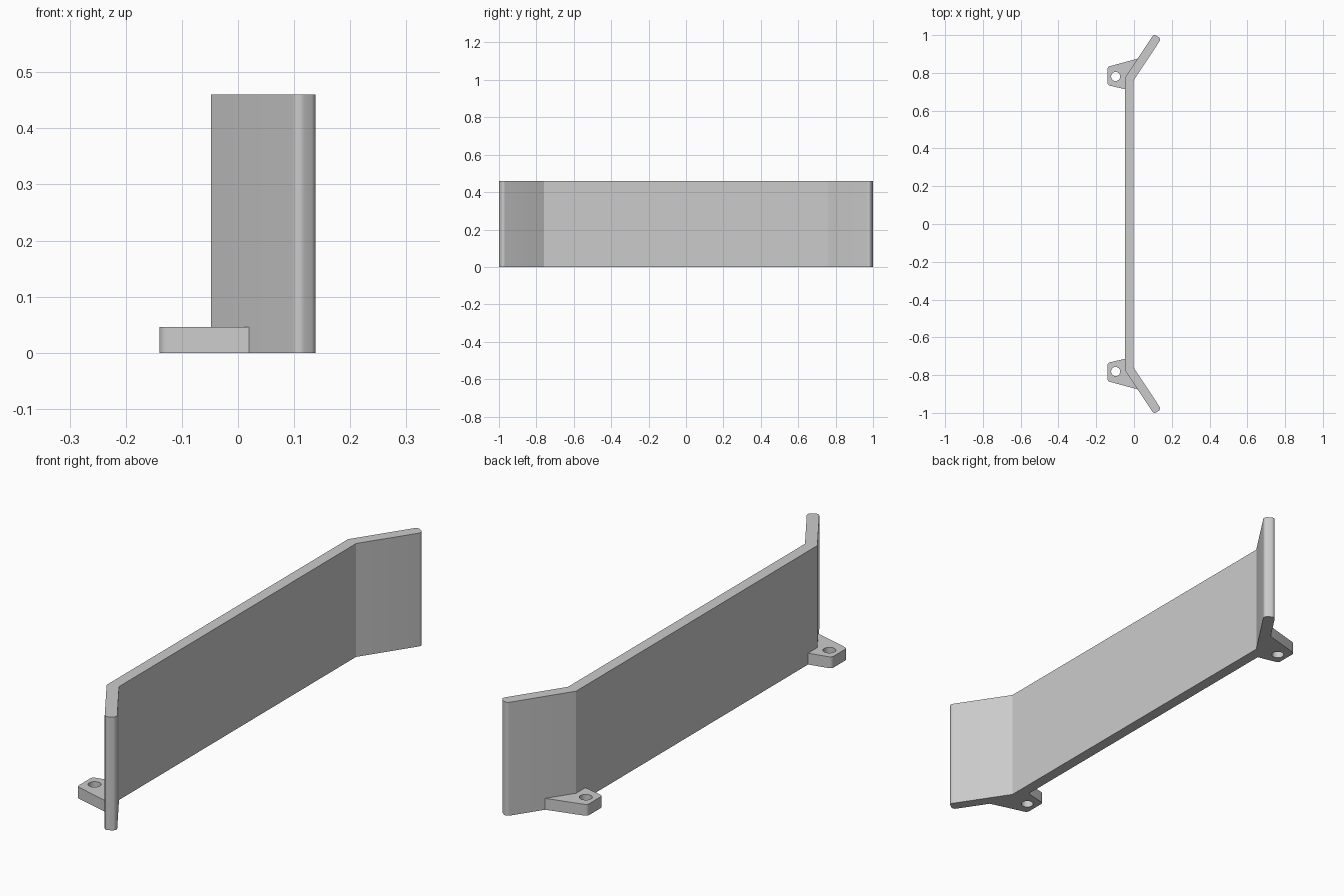
import bpy, bmesh, math
from mathutils import Vector

cube = bpy.data.objects.get("Cube")
if cube:
    bpy.data.objects.remove(cube)

COLOUR = (0.6, 0.6, 0.6, 1)
grey = bpy.data.materials.new("plain grey")
grey.use_nodes = True
grey.diffuse_color = COLOUR
grey.node_tree.nodes["Principled BSDF"].inputs["Base Color"].default_value = COLOUR

HEIGHT, TAB_HEIGHT = 0.46, 0.046
THICK, ROUND = 0.046, 0.0153
BACK_X = -0.048
ANGLE = math.radians(33.5)


def fillet(prev, corner, nxt, radius, steps=6):
    """Points of an arc that rounds one corner of an outline."""
    a, b = (prev - corner).normalized(), (nxt - corner).normalized()
    half = a.angle(b) / 2
    centre = corner + (a + b).normalized() * radius / math.sin(half)
    start = (corner + a * radius / math.tan(half) - centre).normalized()
    end = (corner + b * radius / math.tan(half) - centre).normalized()
    return [centre + start.slerp(end, i / steps) * radius for i in range(steps + 1)]


def outline(points):
    """Outline from (point, corner radius) pairs."""
    result = []
    for i, (p, r) in enumerate(points):
        if r:
            result += fillet(points[i - 1][0], p, points[(i + 1) % len(points)][0], r)
        else:
            result.append(p)
    return result


def extrude(name, points, z0, z1):
    bm = bmesh.new()
    face = bm.faces.new([bm.verts.new((p.x, p.y, z0)) for p in points])
    top = bmesh.ops.extrude_face_region(bm, geom=[face])["geom"]
    bmesh.ops.translate(bm, vec=(0, 0, z1 - z0),
                        verts=[v for v in top if isinstance(v, bmesh.types.BMVert)])
    bmesh.ops.recalc_face_normals(bm, faces=bm.faces)
    mesh = bpy.data.meshes.new(name)
    bm.to_mesh(mesh)
    bm.free()
    obj = bpy.data.objects.new(name, mesh)
    bpy.context.collection.objects.link(obj)
    mesh.materials.append(grey)
    return obj


def smooth(obj):
    bpy.ops.object.select_all(action='DESELECT')
    obj.select_set(True)
    bpy.context.view_layer.objects.active = obj
    bpy.ops.object.shade_smooth_by_angle(angle=math.radians(30))


def flip(p):
    return Vector((p.x, -p.y))


# Wall with two angled wings, one extruded profile
along = Vector((math.sin(ANGLE), math.cos(ANGLE)))
across = Vector((-along.y, along.x))
inner_bend = Vector((BACK_X + THICK, 0.76))
outer_bend = Vector((BACK_X, 0.76 + THICK * math.tan(ANGLE / 2)))
inner_tip = inner_bend + along * 0.2643
outer_tip = inner_tip + across * THICK
half = [(inner_bend, 0), (inner_tip, ROUND), (outer_tip, ROUND), (outer_bend, 0)]
profile = half + [(flip(p), r) for p, r in reversed(half)]
smooth(extrude("wall", outline(profile), 0, HEIGHT))

# Mounting tabs with screw holes behind each bend
wing_point = outer_bend + along * 0.122
tab = [(Vector((BACK_X, 0.714)), 0), (outer_bend, 0), (wing_point, 0),
       (Vector((-0.14, 0.832)), ROUND), (Vector((-0.14, 0.735)), ROUND)]
hole = [Vector((-0.097 + 0.024 * math.cos(a), 0.781 + 0.024 * math.sin(a)))
        for a in (math.tau * i / 32 for i in range(32))]
for side, mirrored in (("back", False), ("front", True)):
    shape, ring = outline(tab), hole
    if mirrored:
        shape, ring = [flip(p) for p in shape], [flip(p) for p in ring]
    body = extrude(side + "_mounting_tab", shape, 0, TAB_HEIGHT)
    cutter = extrude(side + "_hole_cutter", ring, -0.05, 0.1)
    cut = body.modifiers.new("screw hole", 'BOOLEAN')
    cut.operation = 'DIFFERENCE'
    cut.solver = 'EXACT'
    cut.object = cutter
    # Bake the cut so that smoothing sees the finished shape
    bpy.context.view_layer.update()
    baked = bpy.data.meshes.new_from_object(body.evaluated_get(bpy.context.evaluated_depsgraph_get()))
    body.modifiers.clear()
    body.data = baked
    bpy.data.objects.remove(cutter)
    smooth(body)
